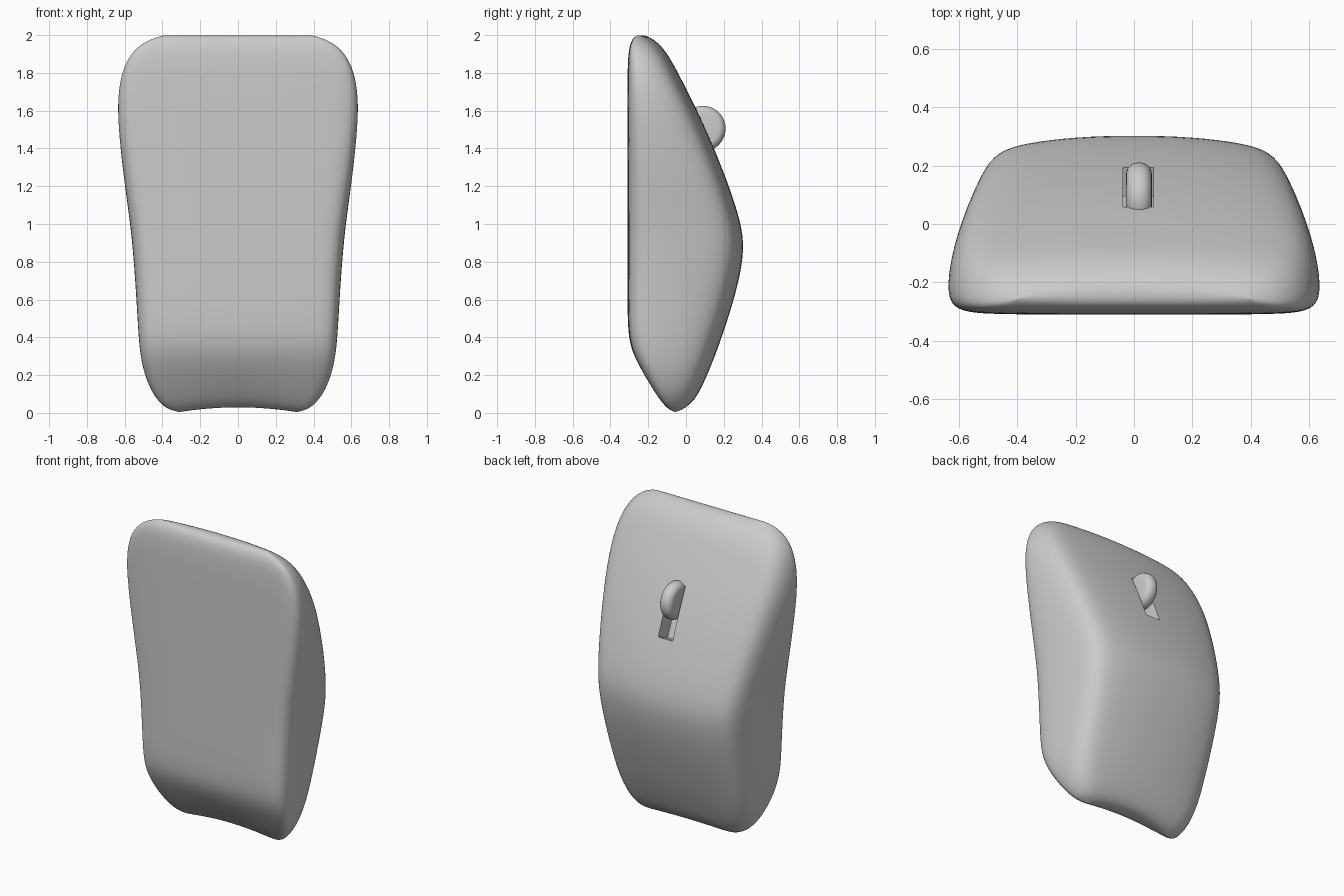
import bpy, math

cube = bpy.data.objects.get("Cube")
if cube:
    bpy.data.objects.remove(cube)

grey = bpy.data.materials.new("plain grey")
grey.use_nodes = True
grey.diffuse_color = (0.6, 0.6, 0.6, 1)
grey.node_tree.nodes["Principled BSDF"].inputs["Base Color"].default_value = (0.6, 0.6, 0.6, 1)


def add_modifier(obj, kind, **settings):
    mod = obj.modifiers.new(kind.title(), kind)
    for key, value in settings.items():
        setattr(mod, key, value)
    bpy.context.view_layer.objects.active = obj
    bpy.ops.object.modifier_apply(modifier=mod.name)


def smooth(obj, degrees):
    bpy.ops.object.select_all(action="DESELECT")
    obj.select_set(True)
    bpy.context.view_layer.objects.active = obj
    bpy.ops.object.shade_smooth_by_angle(angle=math.radians(degrees))


# Shell stations: height, front y, back y, half width
stations = [
    (0.0, -0.07, -0.01, 0.31), (0.02, -0.10, 0.025, 0.375),
    (0.06, -0.135, 0.055, 0.42), (0.12, -0.175, 0.085, 0.462),
    (0.22, -0.235, 0.125, 0.50), (0.32, -0.285, 0.162, 0.518),
    (0.42, -0.307, 0.197, 0.527), (0.58, -0.31, 0.25, 0.536),
    (0.75, -0.31, 0.293, 0.547), (0.88, -0.31, 0.308, 0.558),
    (1.0, -0.31, 0.295, 0.57), (1.2, -0.31, 0.23, 0.598),
    (1.4, -0.31, 0.152, 0.622), (1.6, -0.31, 0.062, 0.638),
    (1.75, -0.31, -0.015, 0.628), (1.86, -0.308, -0.072, 0.593),
    (1.93, -0.302, -0.118, 0.541), (1.975, -0.288, -0.165, 0.475),
    (2.0, -0.265, -0.215, 0.39),
]
# Half section: share of width, share of depth from front to back
half = [(0, 0), (0.4, 0), (0.75, 0.005), (0.9, 0.025), (0.975, 0.09),
        (1.005, 0.22), (0.998, 0.45), (0.97, 0.68), (0.915, 0.86),
        (0.83, 0.95), (0.68, 0.985), (0.35, 1), (0, 1)]
section = half + [(-u, v) for u, v in half[-2:0:-1]]
count = len(section)

verts, faces = [], []
for z, front, back, width in stations:
    for u, v in section:
        x = u * width
        crown = min(0.04, 0.5 * (back - front)) * u * u * v
        hollow = 0.03 * max(0, 1 - (x / 0.33) ** 2) * max(0, 1 - z / 0.3)
        verts.append((x, front + (back - front) * v - crown, z + hollow))
for i in range(len(stations) - 1):
    for j in range(count):
        k = (j + 1) % count
        faces.append((i * count + j, i * count + k, (i + 1) * count + k, (i + 1) * count + j))
# End strips join the front edge to the back edge
last = (len(stations) - 1) * count
for base, flip in ((0, True), (last, False)):
    for j in range(-6, 6):
        a, b = base + j % count, base + (j + 1) % count
        c, d = base + (12 - j - 1) % count, base + (12 - j) % count
        loop = list(dict.fromkeys((a, b, c, d)))
        if len(loop) > 2:
            faces.append(loop[::-1] if flip else loop)

mesh = bpy.data.meshes.new("shell")
mesh.from_pydata(verts, [], faces)
mesh.materials.append(grey)
shell = bpy.data.objects.new("shell", mesh)
bpy.context.collection.objects.link(shell)
add_modifier(shell, "SUBSURF", levels=2)

# Slot for the wheel, following the slope of the back
bpy.ops.mesh.primitive_cube_add(size=1, location=(0.015, 0.13, 1.445), rotation=(math.radians(23), 0, 0))
cutter = bpy.context.object
cutter.name = "slot_cutter"
cutter.scale = (0.105, 0.22, 0.34)
cutter.data.materials.append(grey)
cutter.hide_render = True
bpy.context.view_layer.update()
add_modifier(shell, "BOOLEAN", object=cutter, operation="DIFFERENCE", solver="EXACT")
bpy.data.objects.remove(cutter)
smooth(shell, 40)

# Scroll wheel with a rounded rim
bpy.ops.mesh.primitive_cylinder_add(vertices=48, radius=0.12, depth=0.088,
                                    location=(0.017, 0.09, 1.505), rotation=(0, math.pi / 2, 0))
wheel = bpy.context.object
wheel.name = "scroll_wheel"
wheel.data.materials.append(grey)
add_modifier(wheel, "BEVEL", width=0.04, segments=6, limit_method="ANGLE")
smooth(wheel, 40)
